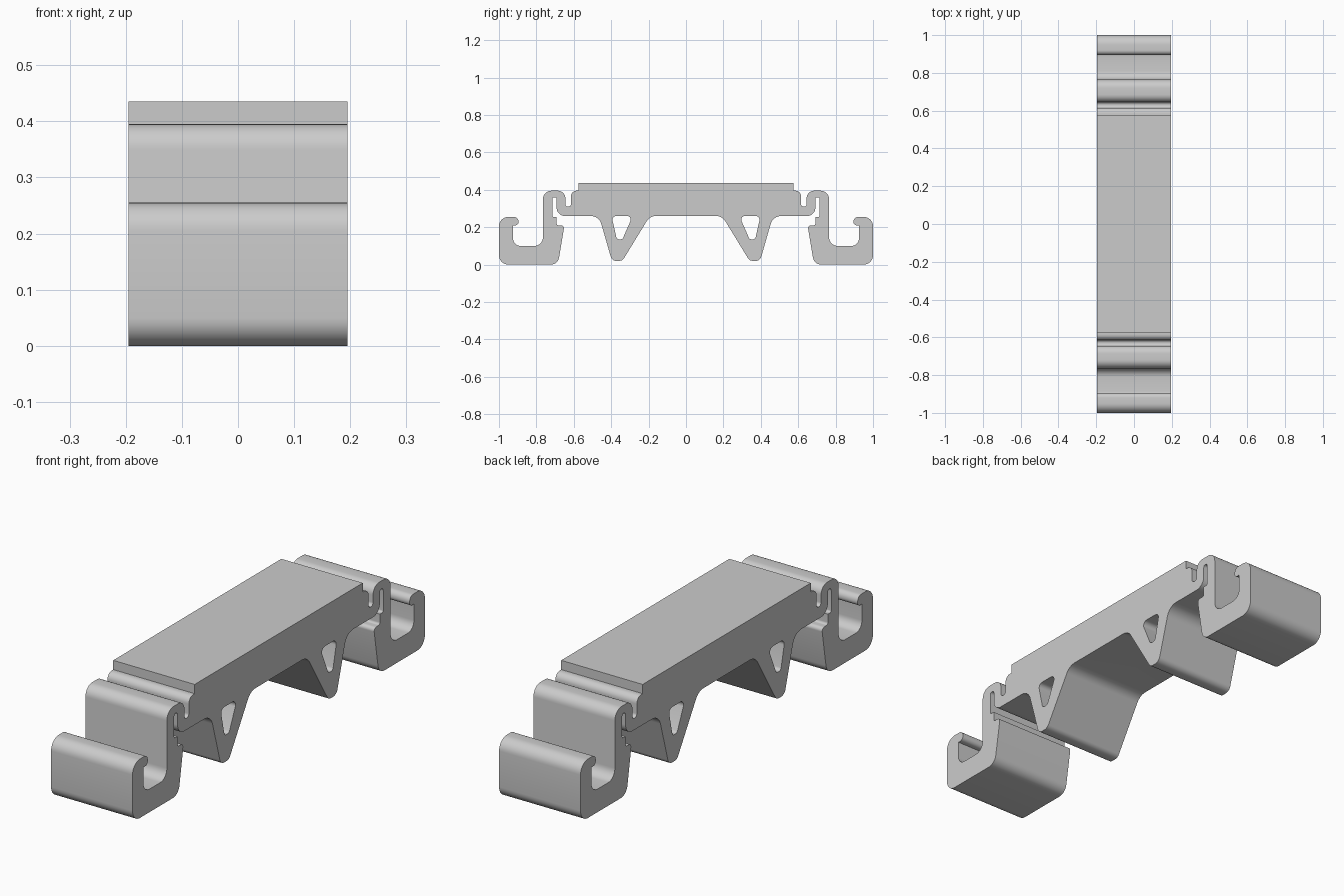
import bpy, bmesh, math
from mathutils import Vector

HALF_WIDTH = 0.195
TRAY_TOP = 0.395
PLATE_TOP = 0.435
PLATE_HALF = 0.575

# Half cross-section from the middle outwards: distance from centre, height, corner radius
leg = [(.193, .26, .06), (.34, .02, .03), (.396, .02, .03), (.465, .26, .06)]
hinge_inside = [(.692, .26, .045), (.692, .36, .011), (.715, .36, .011)]
clip_block = [(.715, .255, .008), (.692, .255, 0), (.692, .21, .01),
              (.65, .21, .015), (.685, 0, .045)]
outer_hook = [(1, 0, .05), (1, .255, .05), (.895, .255, .025), (.895, .21, .018),
              (.925, .21, 0), (.925, .1, .04), (.765, .1, .045)]
hinge_outside = [(.765, TRAY_TOP, .045), (.645, TRAY_TOP, .04), (.645, .31, .014),
                 (.615, .31, .014), (.615, TRAY_TOP, .03), (PLATE_HALF, TRAY_TOP, 0)]
leg_window = [(.285, .26, .02), (.34, .135, .015), (.37, .135, .015), (.398, .26, .02)]


def mirrored(points):
    return [(-y, z, r) for y, z, r in reversed(points)]


def rounded(points, steps=8):
    """Replace each corner of a closed outline by an arc of its radius."""
    result = []
    for i, (y, z, r) in enumerate(points):
        corner = Vector((y, z))
        if r == 0:
            result.append(corner)
            continue
        before = (Vector(points[i - 1][:2]) - corner).normalized()
        after = (Vector(points[(i + 1) % len(points)][:2]) - corner).normalized()
        half = before.angle(after) / 2
        centre = corner + (before + after).normalized() * r / math.sin(half)
        start = (corner + before * r / math.tan(half) - centre).normalized()
        end = (corner + after * r / math.tan(half) - centre).normalized()
        result += [centre + start.slerp(end, k / steps).normalized() * r
                   for k in range(steps + 1)]
    return result


def finish(obj, material):
    obj.data.materials.clear()
    obj.data.materials.append(material)
    bpy.ops.object.select_all(action='DESELECT')
    obj.select_set(True)
    bpy.context.view_layer.objects.active = obj
    bpy.ops.object.transform_apply(location=True, rotation=True, scale=True)
    bpy.ops.object.shade_smooth_by_angle(angle=math.radians(30))


def extrusion(name, outlines, material):
    """Extrude closed outlines across the width; inner outlines become holes."""
    curve = bpy.data.curves.new(name, 'CURVE')
    curve.dimensions = '2D'
    curve.fill_mode = 'BOTH'
    curve.extrude = HALF_WIDTH
    for outline in outlines:
        points = rounded(outline)
        spline = curve.splines.new('POLY')
        spline.points.add(len(points) - 1)
        for target, p in zip(spline.points, points):
            target.co = (p.x, p.y, 0, 1)
        spline.use_cyclic_u = True
    obj = bpy.data.objects.new(name, curve)
    bpy.context.collection.objects.link(obj)
    obj.rotation_euler = (math.pi / 2, 0, math.pi / 2)
    bpy.ops.object.select_all(action='DESELECT')
    obj.select_set(True)
    bpy.context.view_layer.objects.active = obj
    bpy.ops.object.convert(target='MESH')
    obj = bpy.context.view_layer.objects.active
    bm = bmesh.new()
    bm.from_mesh(obj.data)
    bmesh.ops.remove_doubles(bm, verts=bm.verts, dist=1e-5)
    bmesh.ops.recalc_face_normals(bm, faces=bm.faces)
    bm.to_mesh(obj.data)
    bm.free()
    finish(obj, material)


cube = bpy.data.objects.get("Cube")
if cube:
    bpy.data.objects.remove(cube, do_unlink=True)

# Plain grey plastic
grey = bpy.data.materials.new("light_grey")
grey.use_nodes = True
colour = (.6, .6, .6, 1)
grey.diffuse_color = colour
grey.node_tree.nodes["Principled BSDF"].inputs["Base Color"].default_value = colour

# Carrier with legs, hinges and hooks in one profile
side = leg + hinge_inside + clip_block + outer_hook + hinge_outside
extrusion("clip_carrier", [side + mirrored(side), leg_window, mirrored(leg_window)], grey)

# Flat plate on the carrier
bpy.ops.mesh.primitive_cube_add(size=2, location=(0, 0, (TRAY_TOP + PLATE_TOP) / 2))
plate = bpy.context.object
plate.name = "top_plate"
plate.scale = (HALF_WIDTH, PLATE_HALF, (PLATE_TOP - TRAY_TOP) / 2)
finish(plate, grey)
